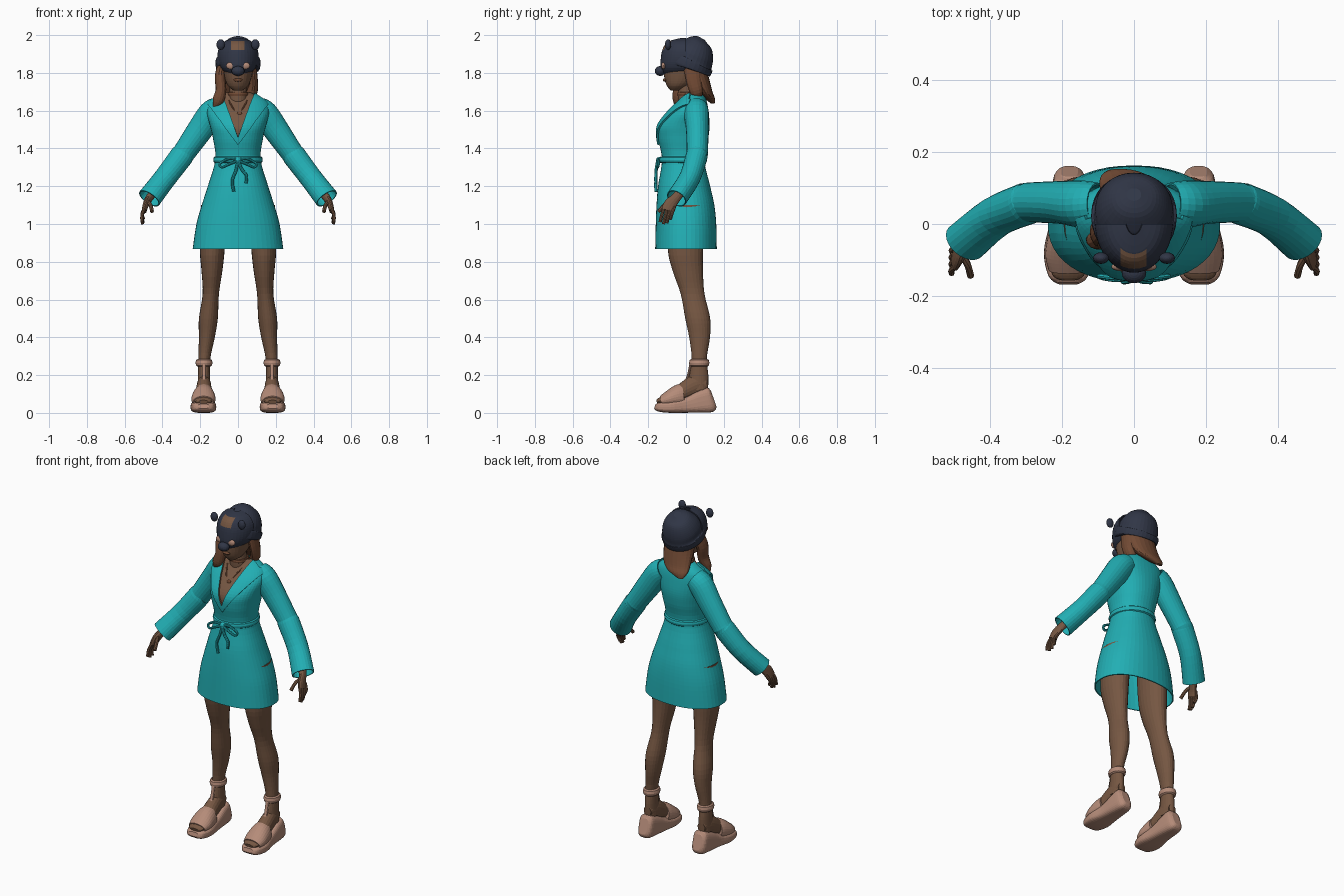
import bpy, bmesh, math
from mathutils import Vector

cube = bpy.data.objects.get("Cube")
if cube:
    bpy.data.objects.remove(cube, do_unlink=True)

parts = []


def material(name, rgb):
    m = bpy.data.materials.new(name)
    m.use_nodes = True
    m.diffuse_color = (*rgb, 1)
    m.node_tree.nodes["Principled BSDF"].inputs["Base Color"].default_value = (*rgb, 1)
    return m


TEAL = material("teal cloth", (0.016, 0.43, 0.46))
SKIN = material("brown skin", (0.18, 0.095, 0.055))
HAIR = material("chestnut hair", (0.17, 0.07, 0.035))
NAVY = material("navy knit", (0.03, 0.037, 0.062))
TAN = material("tan leather", (0.46, 0.26, 0.19))


def finish(name, bm, mats, mirror=False, thick=0):
    bmesh.ops.recalc_face_normals(bm, faces=bm.faces[:])
    mesh = bpy.data.meshes.new(name)
    bm.to_mesh(mesh)
    bm.free()
    ob = bpy.data.objects.new(name, mesh)
    bpy.context.scene.collection.objects.link(ob)
    for m in mats:
        mesh.materials.append(m)
    if thick:
        sol = ob.modifiers.new("thickness", "SOLIDIFY")
        sol.thickness = thick
    if mirror:
        ob.modifiers.new("mirror", "MIRROR").use_clip = False
    parts.append(ob)
    return ob


def smooth_rows(rows, steps):
    """Catmull-Rom through rows of (x, y, z, half width, half depth)."""
    pts = [Vector(r) for r in rows]
    out = []
    for i in range(len(pts) - 1):
        a, b, c, d = pts[max(i - 1, 0)], pts[i], pts[i + 1], pts[min(i + 2, len(pts) - 1)]
        for k in range(steps):
            t = k / steps
            out.append(b + (c - a) * (t / 2) + (a * 2 - b * 5 + c * 4 - d) * (t * t / 2)
                       + (b * 3 - a - c * 3 + d) * (t ** 3 / 2))
    return out + [pts[-1]]


def loft_mesh(rows, n=20, steps=4, flat=False, caps=True, e=1, ref=(1, 0, 0)):
    rows = smooth_rows(rows, steps)
    bm = bmesh.new()
    rings = []
    for i, r in enumerate(rows):
        t = Vector(rows[min(i + 1, len(rows) - 1)][:3]) - Vector(rows[max(i - 1, 0)][:3])
        t = Vector((0, 0, 1)) if flat else t.normalized()
        u = Vector(ref)
        u = (u - t * u.dot(t)).normalized()
        v = t.cross(u)
        ring = []
        for k in range(n):
            c, s = math.cos(math.tau * k / n), math.sin(math.tau * k / n)
            c, s = [math.copysign(abs(w) ** e, w) for w in (c, s)]
            ring.append(bm.verts.new(Vector(r[:3]) + u * c * r[3] + v * s * r[4]))
        rings.append(ring)
    for a, b in zip(rings, rings[1:]):
        for k in range(n):
            j = (k + 1) % n
            bm.faces.new((a[k], a[j], b[j], b[k]))
    if caps:
        bm.faces.new(rings[0])
        bm.faces.new(rings[-1])
    return bm


def loft(name, mat, rows, mirror=False, thick=0, **kw):
    return finish(name, loft_mesh(rows, **kw), [mat], mirror, thick)


def cord(name, mat, points, r, mirror=False):
    return loft(name, mat, [(*p, r, r) for p in points], mirror, n=8, ref=(0, 1, 0))


def ball(name, mat, loc, size, mirror=False):
    bm = bmesh.new()
    bmesh.ops.create_uvsphere(bm, u_segments=20, v_segments=12, radius=1)
    for v in bm.verts:
        v.co = Vector(loc) + Vector([a * b for a, b in zip(v.co, size)])
    return finish(name, bm, [mat], mirror)


def band(name, mat, loc, rx, ry, r, h):
    """Closed elliptical strap lying level."""
    bm = bmesh.new()
    n, m = 32, 8
    grid = [[bm.verts.new((loc[0] + (rx + r * math.cos(q)) * math.cos(a),
                           loc[1] + (ry + r * math.cos(q)) * math.sin(a),
                           loc[2] + h * math.sin(q)))
             for q in [math.tau * j / m for j in range(m)]]
            for a in [math.tau * i / n for i in range(n)]]
    for i in range(n):
        for j in range(m):
            a, b = grid[i], grid[(i + 1) % n]
            bm.faces.new((a[j], b[j], b[(j + 1) % m], a[(j + 1) % m]))
    return finish(name, bm, [mat], mirror=loc[0] > 0.05)


def cut(bm, co, no):
    bmesh.ops.bisect_plane(bm, geom=bm.verts[:] + bm.edges[:] + bm.faces[:],
                           plane_co=co, plane_no=no)


# Robe body: one loft, with the open neckline coloured and the lapels raised
bm = loft_mesh([(0, 0, .868, .24, .163), (0, 0, 1, .22, .16), (0, -.003, 1.1, .192, .153),
                (0, -.01, 1.2, .16, .138), (0, -.015, 1.34, .12, .112),
                (0, -.015, 1.45, .132, .132), (0, -.01, 1.52, .148, .135),
                (0, .012, 1.59, .165, .108), (0, .032, 1.64, .15, .08),
                (0, .04, 1.675, .105, .06), (0, .035, 1.695, .07, .05)],
               n=48, steps=5, flat=True, caps=False, e=.9)
V_LOW, V_SLOPE, L_LOW, L_SLOPE = 1.46, 2.7, 1.42, 1.35
for low, slope in ((V_LOW, V_SLOPE), (L_LOW, L_SLOPE)):
    for s in (1, -1):
        cut(bm, (0, 0, low), (slope * s, 0, -1))
lapels = []
for f in bm.faces:
    c = f.calc_center_median()
    if c.y < .02 and c.z > V_LOW + V_SLOPE * abs(c.x):
        f.material_index = 1
    elif c.y < .02 and c.z > L_LOW + L_SLOPE * abs(c.x):
        lapels.append(f)
bm.normal_update()
new = bmesh.ops.extrude_face_region(bm, geom=lapels)["geom"]
bm.normal_update()
raised = [v for v in new if isinstance(v, bmesh.types.BMVert)]
for v, shift in [(v, v.normal.copy()) for v in raised]:
    v.co += Vector((shift.x, -abs(shift.y), shift.z)) * .01
finish("robe", bm, [TEAL, SKIN], thick=.006)

# Sleeves, flared a little at the cuffs
loft("sleeves", TEAL, [(.1, .055, 1.615, .06, .06), (.14, .055, 1.585, .07, .066),
                       (.2, .06, 1.5, .068, .06), (.285, .06, 1.378, .06, .056),
                       (.3, .056, 1.358, .063, .058), (.385, .02, 1.245, .06, .056),
                       (.47, -.05, 1.135, .064, .056)],
     mirror=True, thick=.006, n=24, caps=False)

# Belt and bow
band("belt", TEAL, (0, -.015, 1.34), .122, .118, .009, .017)
ball("belt_knot", TEAL, (0, -.142, 1.338), (.018, .016, .016))
cord("bow_loops", TEAL, [(0, -.145, 1.34), (.05, -.15, 1.345), (.095, -.145, 1.32),
                         (.085, -.15, 1.3), (.045, -.155, 1.318), (0, -.148, 1.335)], .007, True)
cord("bow_tail_long", TEAL, [(0, -.15, 1.335), (-.012, -.158, 1.28),
                             (-.03, -.16, 1.23), (-.022, -.16, 1.17)], .008)
cord("bow_tail_short", TEAL, [(0, -.15, 1.335), (.02, -.158, 1.29),
                              (.045, -.16, 1.255), (.042, -.16, 1.215)], .008)

# Legs
loft("legs", SKIN, [(.18, .062, .12, .035, .055), (.18, .068, .2, .032, .05),
                    (.178, .07, .29, .032, .04), (.165, .072, .4, .042, .055),
                    (.157, .062, .5, .05, .066), (.144, .035, .63, .043, .063),
                    (.138, .01, .75, .055, .08), (.136, -.003, .87, .066, .094),
                    (.125, 0, 1.1, .07, .1)], mirror=True, flat=True, n=24)

# Feet and wedge sandals
loft("feet", SKIN, [(.18, .11, .15, .025, .03), (.18, .06, .15, .036, .055),
                    (.181, -.02, .11, .044, .045), (.183, -.09, .075, .052, .03),
                    (.183, -.14, .062, .045, .018), (.183, -.155, .058, .025, .01)], mirror=True)
loft("wedge_soles", TAN, [(.183, -.165, .035, .03, .012), (.183, -.145, .031, .055, .024),
                          (.183, -.08, .031, .068, .031), (.18, 0, .041, .056, .041),
                          (.18, .08, .06, .05, .06), (.18, .13, .07, .043, .065),
                          (.18, .147, .075, .024, .045)], mirror=True, e=.6, n=28)
loft("sandal_uppers", TAN, [(.183, -.13, .06, .054, .03), (.183, -.09, .072, .064, .046),
                            (.182, -.045, .085, .06, .062), (.18, -.015, .09, .053, .066)],
     mirror=True, n=28)
loft("instep_straps", TAN, [(.18, -.03, .14, .013, .008), (.18, .005, .18, .011, .007),
                            (.18, .025, .26, .011, .007)], mirror=True, n=10)
band("ankle_straps", TAN, (.18, .07, .265), .034, .043, .011, .02)

# Hands
loft("hands", SKIN, [(.42, -.005, 1.2, .025, .025), (.468, -.052, 1.14, .02, .026),
                     (.487, -.083, 1.105, .016, .034), (.497, -.1, 1.07, .013, .033)],
     mirror=True, n=14)
for i, (name, drop) in enumerate([("index", .065), ("middle", .075), ("ring", .07), ("little", .05)]):
    y = -.123 + .018 * i
    cord(name + "_fingers", SKIN, [(.492, y + .008, 1.09), (.508, y - .005, 1.08 - drop / 2),
                                   (.508 - .003 * i, y - .014, 1.075 - drop)], .0085, True)
cord("thumbs", SKIN, [(.478, -.085, 1.12), (.463, -.115, 1.1), (.455, -.145, 1.065)], .01, True)

# Neck, head and jewellery
loft("neck", SKIN, [(0, .015, 1.58, .06, .05), (0, .01, 1.66, .052, .052),
                    (0, .005, 1.71, .045, .047), (0, .005, 1.78, .045, .047)], flat=True)
loft("head", SKIN, [(0, -.055, 1.706, .022, .025), (0, -.04, 1.73, .052, .06),
                    (0, -.02, 1.77, .07, .094), (0, -.008, 1.84, .083, .11),
                    (0, 0, 1.9, .08, .105), (0, 0, 1.95, .045, .06)], flat=True, n=28)
ball("lips", HAIR, (0, -.111, 1.762), (.024, .012, .009))
band("choker", HAIR, (0, .01, 1.687), .048, .049, .007, .012)
cord("necklace", HAIR, [(.05, -.03, 1.655), (.025, -.075, 1.61), (0, -.098, 1.575)], .004, True)
ball("pendant", HAIR, (.008, -.097, 1.58), (.014, .008, .016))

# Hair: swept back mass, long strand over the right shoulder, short lock on the left
loft("back_hair", HAIR, [(0, .05, 1.82, .09, .06), (0, .07, 1.76, .092, .055),
                         (-.01, .1, 1.7, .085, .04), (-.03, .125, 1.665, .065, .028),
                         (-.06, .142, 1.638, .02, .01)], flat=True)
loft("right_hair_strand", HAIR, [(-.08, 0, 1.85, .025, .04), (-.095, -.02, 1.78, .028, .04),
                                 (-.09, -.035, 1.71, .028, .035), (-.105, -.045, 1.655, .03, .025),
                                 (-.125, -.04, 1.62, .01, .01)], n=14)
loft("left_hair_lock", HAIR, [(.075, .03, 1.84, .022, .045), (.085, .04, 1.76, .02, .04),
                              (.075, .055, 1.7, .028, .035), (.05, .06, 1.665, .02, .02)], n=14)

# Knitted hat with a turned-up rim
loft("hat", NAVY, [(0, .01, 1.822, .109, .118), (0, .013, 1.83, .117, .124),
                   (0, .027, 1.862, .119, .124), (0, .031, 1.87, .11, .115),
                   (0, .045, 1.9, .106, .106), (0, .06, 1.935, .09, .088),
                   (0, .072, 1.965, .062, .06), (0, .082, 1.984, .02, .02)], n=32, e=.95)

# Animal mask: front half of a shell with an inlaid forehead patch
bm = loft_mesh([(0, -.02, 1.793, .06, .098), (0, -.012, 1.825, .092, .122),
                (0, 0, 1.87, .108, .134), (0, .008, 1.925, .104, .132),
                (0, .01, 1.965, .075, .105), (0, .02, 1.984, .025, .05)],
               n=40, flat=True, caps=False)
for x in (-.037, .035):
    cut(bm, (x, 0, 0), (1, 0, 0))
for z in (1.922, 1.97):
    cut(bm, (0, 0, z), (0, 0, 1))
cut(bm, (0, 0, 0), (0, 1, 0))
bmesh.ops.delete(bm, geom=[f for f in bm.faces if f.calc_center_median().y > 0], context="FACES")
for f in bm.faces:
    c = f.calc_center_median()
    if -.037 < c.x < .035 and 1.922 < c.z < 1.97:
        f.material_index = 1
finish("mask", bm, [NAVY, SKIN], thick=.006)
ball("mask_eyes", TAN, (.038, -.119, 1.838), (.025, .012, .019), True)
ball("mask_nose", NAVY, (0, -.137, 1.81), (.034, .028, .026))
ball("mask_ears", NAVY, (.092, -.095, 1.95), (.022, .016, .028), True)

# Shading
for ob in bpy.context.view_layer.objects:
    ob.select_set(ob in parts)
bpy.context.view_layer.objects.active = parts[0]
bpy.ops.object.shade_smooth_by_angle(angle=math.radians(45))
